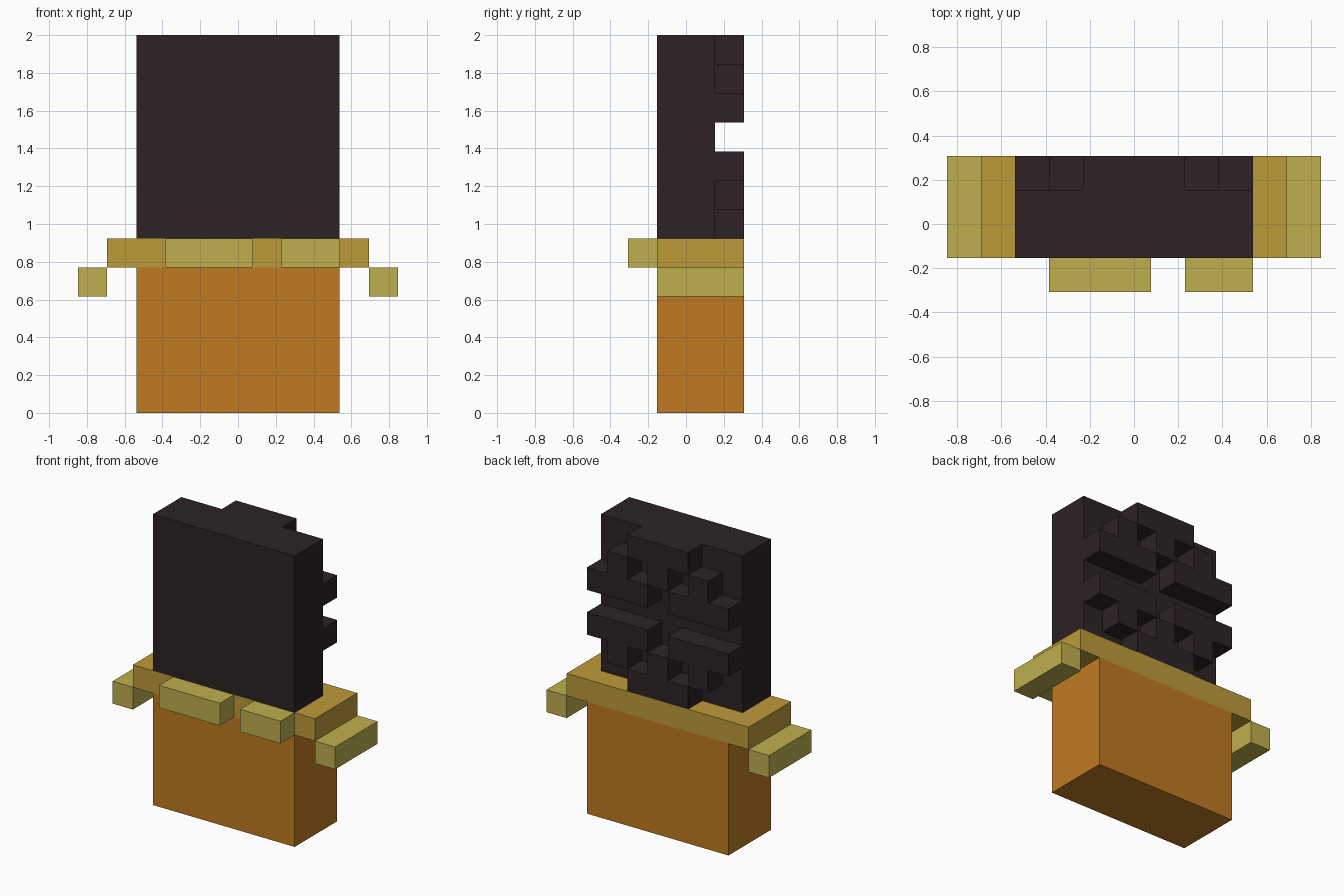
import bpy, bmesh
from mathutils import Vector

if "Cube" in bpy.data.objects:
    bpy.data.objects.remove(bpy.data.objects["Cube"])

U = 2 / 13  # one block


def material(name, rgb):
    def lin(c):
        c /= 255
        return c / 12.92 if c <= 0.04045 else ((c + 0.055) / 1.055) ** 2.4
    m = bpy.data.materials.new(name)
    m.diffuse_color = (*[lin(c) for c in rgb], 1)
    m.use_nodes = True
    m.node_tree.nodes["Principled BSDF"].inputs["Base Color"].default_value = m.diffuse_color
    return m


orange = material("orange", (191, 122, 33))
gold = material("gold", (189, 155, 58))
straw = material("straw yellow", (191, 175, 78))
dark = material("dark brown", (45, 35, 35))


def finish(name, bm, mat):
    bmesh.ops.recalc_face_normals(bm, faces=bm.faces)
    me = bpy.data.meshes.new(name)
    bm.to_mesh(me)
    bm.free()
    me.materials.append(mat)
    ob = bpy.data.objects.new(name, me)
    bpy.context.collection.objects.link(ob)


def box(name, lo, hi, mat):
    """Box between two corners given in blocks."""
    lo, hi = Vector(lo) * U, Vector(hi) * U
    bm = bmesh.new()
    bmesh.ops.create_cube(bm, size=1)
    for v in bm.verts:
        v.co = (lo + hi) / 2 + v.co * (hi - lo)
    finish(name, bm, mat)


def block_shell(name, cells, origin, mat):
    """Outer skin of a set of unit blocks."""
    bm = bmesh.new()
    for c in cells:
        for axis in range(3):
            for side in (0, 1):
                step = [0, 0, 0]
                step[axis] = 2 * side - 1
                if tuple(a + b for a, b in zip(c, step)) in cells:
                    continue
                quad = []
                for s, t in ((0, 0), (1, 0), (1, 1), (0, 1)):
                    p = Vector(c)
                    p[axis] += side
                    p[(axis + 1) % 3] += s
                    p[(axis + 2) % 3] += t
                    quad.append(bm.verts.new((p + Vector(origin)) * U))
                bm.faces.new(quad if side else quad[::-1])
    bmesh.ops.remove_doubles(bm, verts=bm.verts, dist=1e-4)
    finish(name, bm, mat)


# Lower block and the rim on top of it
box("lower_block", (-3.5, -1, 0), (3.5, 2, 5), orange)
box("rim", (-4.5, -1, 5), (4.5, 2, 6), gold)

# Drooping side edges
for side, x in (("left", -5.5), ("right", 4.5)):
    box(side + "_edge", (x, -1, 4), (x + 1, 2, 5), straw)

# Front lips
box("front_lip_wide", (-2.5, -2, 5), (0.5, -1, 6), straw)
box("front_lip_narrow", (1.5, -2, 5), (3.5, -1, 6), straw)

# Upper slab with a raised pattern on its back
half = ["..###..", ".#.#.#.", "###.###"]
pattern = half + ["......."] + half[::-1]
cells = {(x, y, z) for x in range(7) for y in range(2) for z in range(7)}
cells |= {(x, 2, z) for z, row in enumerate(pattern)
          for x, ch in enumerate(row) if ch == "#"}
block_shell("upper_slab", cells, (-3.5, -1, 6), dark)
